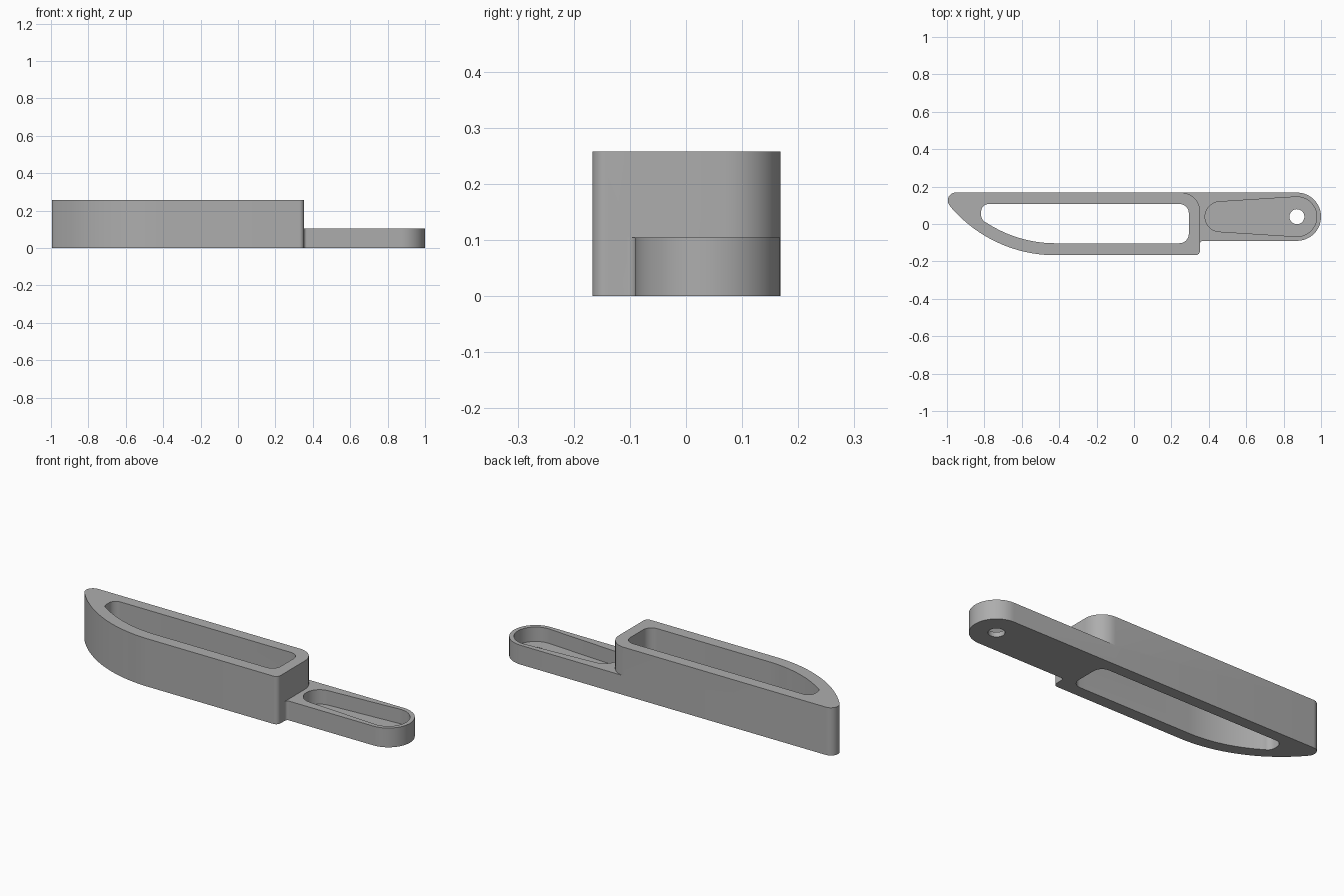
import bpy, bmesh, math
from mathutils import Vector

cube = bpy.data.objects.get("Cube")
if cube:
    bpy.data.objects.remove(cube, do_unlink=True)

grey = bpy.data.materials.new("mid grey")
grey.use_nodes = True
colour = (0.42, 0.42, 0.42, 1)
grey.diffuse_color = colour
grey.node_tree.nodes["Principled BSDF"].inputs["Base Color"].default_value = colour


def arc(cx, cy, r, a0, a1, n=32):
    """Points along a circular arc, angles in degrees."""
    angles = [math.radians(a0 + (a1 - a0) * i / n) for i in range(n + 1)]
    return [(cx + r * math.cos(a), cy + r * math.sin(a)) for a in angles]


def rounded(corners, n=10):
    """Outline from (x, y, radius) corners; a point without radius stays as it is."""
    out = []
    for i, c in enumerate(corners):
        p = Vector(c[:2])
        if len(c) < 3:
            out.append(p)
            continue
        u = (Vector(corners[i - 1][:2]) - p).normalized()
        v = (Vector(corners[(i + 1) % len(corners)][:2]) - p).normalized()
        half = u.angle(v) / 2
        centre = p + (u + v).normalized() * c[2] / math.sin(half)
        start = p + u * c[2] / math.tan(half) - centre
        end = p + v * c[2] / math.tan(half) - centre
        sweep = math.pi - 2 * half
        for k in range(n + 1):
            t = k / n
            d = (start * math.sin((1 - t) * sweep) + end * math.sin(t * sweep)) / math.sin(sweep)
            out.append(centre + d)
    return out


def prism(name, outline, z0, z1):
    """Closed solid between two heights."""
    bm = bmesh.new()
    face = bm.faces.new([bm.verts.new((p[0], p[1], z0)) for p in outline])
    top = bmesh.ops.extrude_face_region(bm, geom=[face])["geom"]
    bmesh.ops.translate(bm, vec=(0, 0, z1 - z0),
                        verts=[g for g in top if isinstance(g, bmesh.types.BMVert)])
    bmesh.ops.recalc_face_normals(bm, faces=bm.faces)
    mesh = bpy.data.meshes.new(name)
    bm.to_mesh(mesh)
    bm.free()
    mesh.materials.append(grey)
    obj = bpy.data.objects.new(name, mesh)
    bpy.context.collection.objects.link(obj)
    return obj


def combine(target, tool, operation):
    """Apply a boolean and remove the tool."""
    mod = target.modifiers.new(operation, 'BOOLEAN')
    mod.operation, mod.solver, mod.object = operation, 'EXACT', tool
    bpy.context.view_layer.objects.active = target
    bpy.ops.object.modifier_apply(modifier=mod.name)
    bpy.data.objects.remove(tool, do_unlink=True)


BACK, FRONT, END = 0.168, -0.167, 0.353
HEIGHT, HANDLE_HEIGHT, FLOOR = 0.258, 0.104, 0.026
BELLY = (-0.42, 0.57)        # centre of the curved belly
MID = 0.039                  # centre line of the handle


def belly(radius, x_end):
    a = math.degrees(math.acos((x_end - BELLY[0]) / radius))
    return arc(*BELLY, radius, 360 - a, 270)

# Tall body with a curved belly
body = prism("holder_body", rounded(
    [(-1.036, BACK, 0.042)] + belly(0.737, -0.98)
    + [(END, FRONT, 0.025), (END, BACK, 0.1)]), 0, HEIGHT)

# Low handle with a round end and a fillet where it meets the body
handle = prism("handle", rounded(
    [(0.2, BACK), (0.2, -0.13), (END, -0.13), (END, -0.09, 0.015)]
    + arc(0.871, MID, 0.129, -90, 90)), 0, HANDLE_HEIGHT)
combine(body, handle, 'UNION')

# Opening through the body
opening = prism("opening", rounded(
    [(-0.817, 0.107, 0.04), (-0.817, 0.02, 0.04)] + belly(0.673, -0.79)
    + [(0.293, -0.103, 0.05), (0.293, 0.107, 0.05)]), -0.1, 0.4)
combine(body, opening, 'DIFFERENCE')

# Tapered pocket in the handle
x0, r0, x1, r1 = 0.46, 0.08, 0.871, 0.106
tilt = 90 + math.degrees(math.asin((r1 - r0) / (x1 - x0)))
pocket = prism("pocket", arc(x1, MID, r1, -tilt, tilt)
               + arc(x0, MID, r0, tilt, 360 - tilt), FLOOR, 0.2)
combine(body, pocket, 'DIFFERENCE')

# Hanging hole
hole = prism("hole", arc(x1, MID, 0.04, 0, 360)[:-1], -0.1, 0.2)
combine(body, hole, 'DIFFERENCE')

bpy.ops.object.select_all(action='DESELECT')
body.select_set(True)
bpy.context.view_layer.objects.active = body
bpy.ops.object.shade_smooth_by_angle(angle=math.radians(30))
